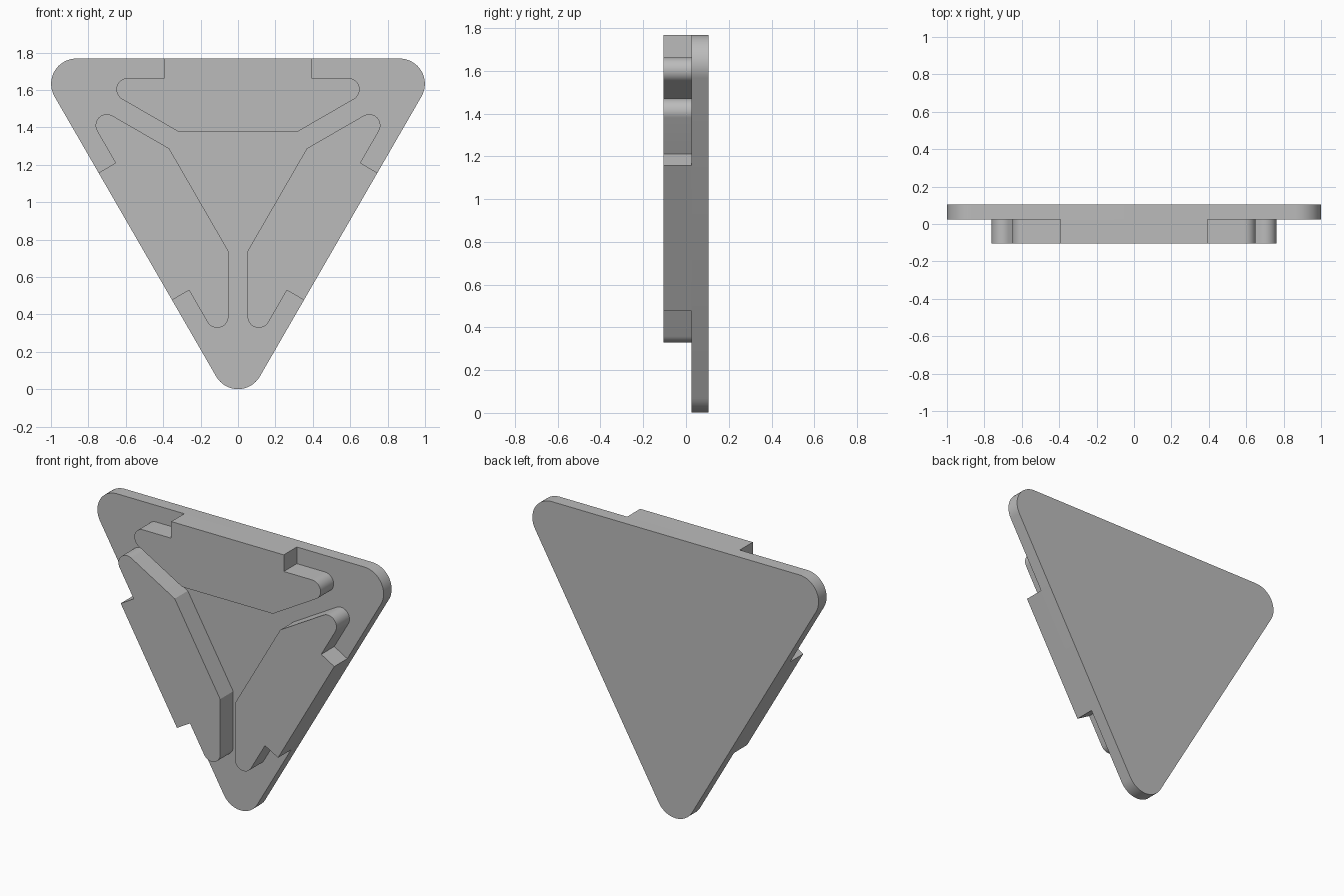
import bpy, bmesh, math
from mathutils import Vector, Matrix

cube = bpy.data.objects.get("Cube")
if cube:
    bpy.data.objects.remove(cube)

CENTER_Z = 1.134          # centre of the triangle
INRADIUS = 0.634          # centre to each straight edge
FRONT, MID, BACK = -0.105, 0.025, 0.105

grey = bpy.data.materials.new("plain_grey")
grey.use_nodes = True
colour = (0.5, 0.5, 0.5, 1)
grey.diffuse_color = colour
grey.node_tree.nodes["Principled BSDF"].inputs["Base Color"].default_value = colour


def rounded(corners, steps=16):
    """Outline from (x, z, radius) corners, with each radius as a fillet."""
    outline = []
    for i, (x, z, r) in enumerate(corners):
        p = Vector((x, z))
        if r == 0:
            outline.append(p)
            continue
        a = (Vector(corners[i - 1][:2]) - p).normalized()
        b = (Vector(corners[(i + 1) % len(corners)][:2]) - p).normalized()
        half = a.angle(b) / 2
        mid = p + (a + b).normalized() * r / math.sin(half)
        start = p + a * r / math.tan(half) - mid
        end = p + b * r / math.tan(half) - mid
        sweep = math.pi - 2 * half
        for k in range(steps + 1):
            t = k / steps
            arc = start * math.sin((1 - t) * sweep) + end * math.sin(t * sweep)
            outline.append(mid + arc / math.sin(sweep))
    return outline


def slab(name, outline, y0, y1, turn=0):
    """Extrude an outline along y, turned about the triangle's centre."""
    bm = bmesh.new()
    face = bm.faces.new([bm.verts.new((p.x, y0, p.y)) for p in outline])
    ext = bmesh.ops.extrude_face_region(bm, geom=[face], use_keep_orig=True)
    moved = [v for v in ext["geom"] if isinstance(v, bmesh.types.BMVert)]
    bmesh.ops.translate(bm, verts=moved, vec=(0, y1 - y0, 0))
    bmesh.ops.recalc_face_normals(bm, faces=bm.faces)
    bm.transform(Matrix.Translation((0, 0, CENTER_Z)) @ Matrix.Rotation(turn, 4, "Y"))
    mesh = bpy.data.meshes.new(name)
    bm.to_mesh(mesh)
    bm.free()
    mesh.materials.append(grey)
    obj = bpy.data.objects.new(name, mesh)
    bpy.context.collection.objects.link(obj)
    bpy.ops.object.select_all(action="DESELECT")
    obj.select_set(True)
    bpy.context.view_layer.objects.active = obj
    bpy.ops.object.shade_smooth_by_angle(angle=math.radians(20))


# Rounded triangular back plate
half_side = INRADIUS * math.sqrt(3)
slab("back_plate", rounded([(-half_side, INRADIUS, 0.135),
                            (half_side, INRADIUS, 0.135),
                            (0, -2 * INRADIUS, 0.135)]), MID, BACK)

# Raised block with a stepped outer edge and rounded tips, one per side
ledge, inner = 0.529, 0.242
tip = 0.317 + (ledge - inner) * math.sqrt(3)
right = [(0.393, INRADIUS, 0), (0.393, ledge, 0), (tip, ledge, 0.06), (0.317, inner, 0)]
left = [(-x, z, r) for x, z, r in reversed(right)]
block = rounded(right + left)
for i, name in enumerate(("top_block", "left_block", "right_block")):
    slab(name, block, FRONT, MID, i * math.tau / 3)
